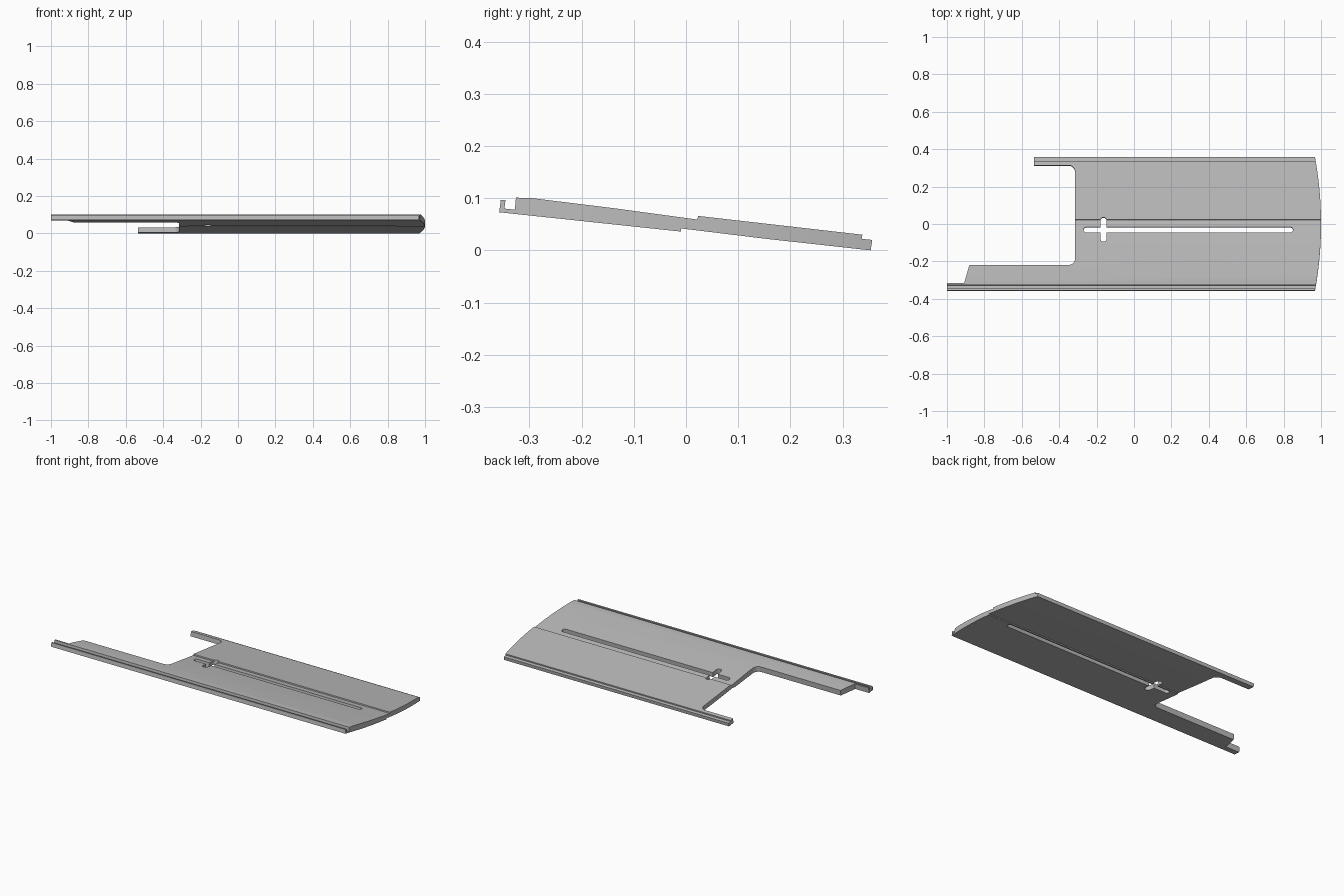
import bpy
import bmesh
from math import sin, cos, pi, radians, sqrt
from mathutils import Matrix

old = bpy.data.objects.get("Cube")
if old:
    bpy.data.objects.remove(old, do_unlink=True)

grey = bpy.data.materials.new("plain grey")
grey.use_nodes = True
colour = (0.5, 0.5, 0.5, 1)
grey.diffuse_color = colour
grey.node_tree.nodes["Principled BSDF"].inputs["Base Color"].default_value = colour

TILT = Matrix.Translation((0, 0, 0.05)) @ Matrix.Rotation(radians(-6), 4, "X")


def prism(name, points, direction):
    """Extrude a closed outline of 3D points along a direction."""
    bm = bmesh.new()
    face = bm.faces.new([bm.verts.new(p) for p in points])
    new = bmesh.ops.extrude_face_region(bm, geom=[face])["geom"]
    verts = [v for v in new if isinstance(v, bmesh.types.BMVert)]
    bmesh.ops.translate(bm, verts=verts, vec=direction)
    bmesh.ops.recalc_face_normals(bm, faces=bm.faces)
    mesh = bpy.data.meshes.new(name)
    bm.to_mesh(mesh)
    bm.free()
    mesh.materials.append(grey)
    obj = bpy.data.objects.new(name, mesh)
    bpy.context.collection.objects.link(obj)
    return obj


def arc(cx, cy, r, start, end, steps=10):
    angles = [radians(start + (end - start) * i / steps) for i in range(steps + 1)]
    return [(cx + r * cos(a), cy + r * sin(a)) for a in angles]


def cutter(name, outline):
    """A tall prism standing square to the tilted panel."""
    obj = prism(name, [(x, y, -0.2) for x, y in outline], (0, 0, 0.4))
    obj.data.transform(TILT)
    obj.hide_render = True
    return obj


def carve(target, tool, operation):
    mod = target.modifiers.new(tool.name, "BOOLEAN")
    mod.operation = operation
    mod.solver = "EXACT"
    mod.object = tool
    bpy.context.view_layer.objects.active = target
    bpy.ops.object.modifier_apply(modifier=mod.name)
    bpy.data.objects.remove(tool, do_unlink=True)


# Tilted cross-section: hooked front lip, overlap steps, rebated rear edge
section = [
    (-0.358, 0.073), (-0.01, 0.036), (-0.0095, 0.042), (0.15, 0.0225),
    (0.354, 0.0), (0.357, 0.020), (0.337, 0.022), (0.338, 0.030),
    (0.023, 0.066), (0.022, 0.059), (-0.14, 0.081), (-0.295, 0.100),
    (-0.326, 0.101), (-0.328, 0.078), (-0.348, 0.080), (-0.346, 0.096),
    (-0.355, 0.097),
]
panel = prism("slotted_panel", [(-1.1, y, z) for y, z in section], (2.2, 0, 0))

# Plan outline: bowed right end, two arms and a rounded recess on the left
R = 0.035
bow = 2.0
right_end = [(1 - bow + sqrt(bow ** 2 - y ** 2), y)
             for y in [-0.4 + 0.8 * i / 24 for i in range(25)]]
outline = [(-1, -0.5), (0.96, -0.5)] + right_end + [(0.96, 0.5), (-0.535, 0.5), (-0.535, 0.314)]
outline += arc(-0.315 - R, 0.314 - R, R, 90, 0)
outline += arc(-0.315 - R, -0.222 + R, R, 0, -90)
outline += [(-0.88, -0.222), (-0.908, -0.32), (-1, -0.32)]
carve(panel, cutter("plan_cutter", outline), "INTERSECT")

# Long slot and short cross slot
r = 0.015
slot = arc(0.85 - r, -0.033, r, -90, 90) + arc(-0.27 + r, -0.033, r, 90, 270)
carve(panel, cutter("long_slot_cutter", slot), "DIFFERENCE")
r = 0.017
cross = arc(-0.163, 0.034 - r, r, 0, 180) + arc(-0.163, -0.097 + r, r, 180, 360)
carve(panel, cutter("cross_slot_cutter", cross), "DIFFERENCE")

# Smooth curved ends, crisp edges elsewhere
bpy.ops.object.select_all(action="DESELECT")
panel.select_set(True)
bpy.context.view_layer.objects.active = panel
bpy.ops.object.shade_smooth_by_angle(angle=radians(20))
